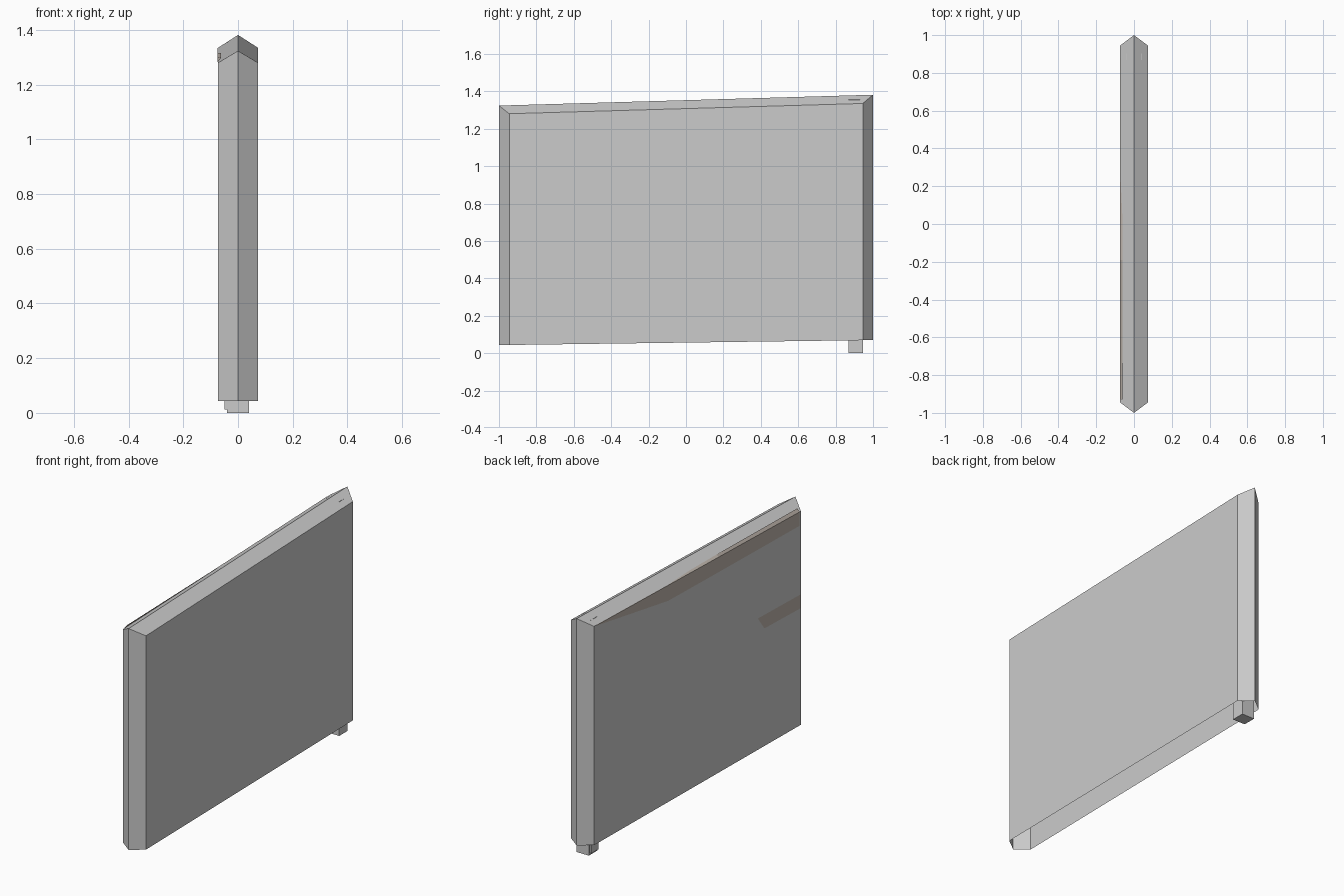
import bpy

if "Cube" in bpy.data.objects:
    bpy.data.objects.remove(bpy.data.objects["Cube"])


def mesh_object(name, verts, faces, material=None):
    mesh = bpy.data.meshes.new(name)
    mesh.from_pydata(verts, [], faces)
    mesh.update()
    obj = bpy.data.objects.new(name, mesh)
    bpy.context.collection.objects.link(obj)
    if material:
        mesh.materials.append(material)
    return obj


def box(name, lo, hi):
    verts = [(x, y, z) for x in (lo[0], hi[0]) for y in (lo[1], hi[1]) for z in (lo[2], hi[2])]
    faces = [(0, 1, 3, 2), (4, 6, 7, 5), (0, 4, 5, 1), (2, 3, 7, 6), (0, 2, 6, 4), (1, 5, 7, 3)]
    return mesh_object(name, verts, faces)


def eave(y):
    # Height of the slanted top edge along the slab
    return 1.3075 + 0.029 * y


def base(y):
    return 0.0565 + 0.0135 * y


HALF = 0.073

# Slab: pointed hexagonal plan, ridged top, open underneath
plan = [(0, -1), (HALF, -0.945), (HALF, 0.945), (0, 1), (-HALF, 0.945), (-HALF, -0.945)]
bottom = [(x, y, base(y)) for x, y in plan]
top = [(x, y, eave(y) + (0.045 if x == 0 else 0)) for x, y in plan]
walls = [(i, (i + 1) % 6, (i + 1) % 6 + 6, i + 6) for i in range(6)]
roof = [(6, 7, 8, 9), (6, 9, 10, 11)]
mesh_object("slab_shell", bottom + top, walls + roof)

# Post running up inside the slab, its end forming the foot
box("post", (-0.04, 0.868, 0.0), (0.04, 0.945, 1.355))
box("post_bracket", (-0.05, 0.872, 0.012), (-0.038, 0.935, 0.3))

# Brownish sheets lying on the left face
brown = bpy.data.materials.new("brown_sheet")
brown.diffuse_color = (0.52, 0.46, 0.41, 1)
brown.use_nodes = True
brown.node_tree.nodes["Principled BSDF"].inputs["Base Color"].default_value = brown.diffuse_color

X = -HALF - 0.002
ys = [0.92, 0.27, -0.19, -0.93]
drops = [0.003, 0.09, 0.087, 0.08]
lifts = [0.0, 0.002, 0.012, 0.018]
verts = []
for y, drop, lift in zip(ys, drops, lifts):
    verts += [(X, y, eave(y) - drop), (X, y, eave(y)), (X + 0.013, y, eave(y) + lift)]
faces = []
for i in range(0, 9, 3):
    faces += [(i, i + 1, i + 4, i + 3), (i + 1, i + 2, i + 5, i + 4)]
mesh_object("upper_sheet", verts, faces, brown)

mesh_object("lower_sheet",
            [(X, -0.55, 0.81), (X, -0.61, 0.73), (X, -0.94, 0.72), (X, -0.94, 0.80)],
            [(0, 3, 2, 1)], brown)
